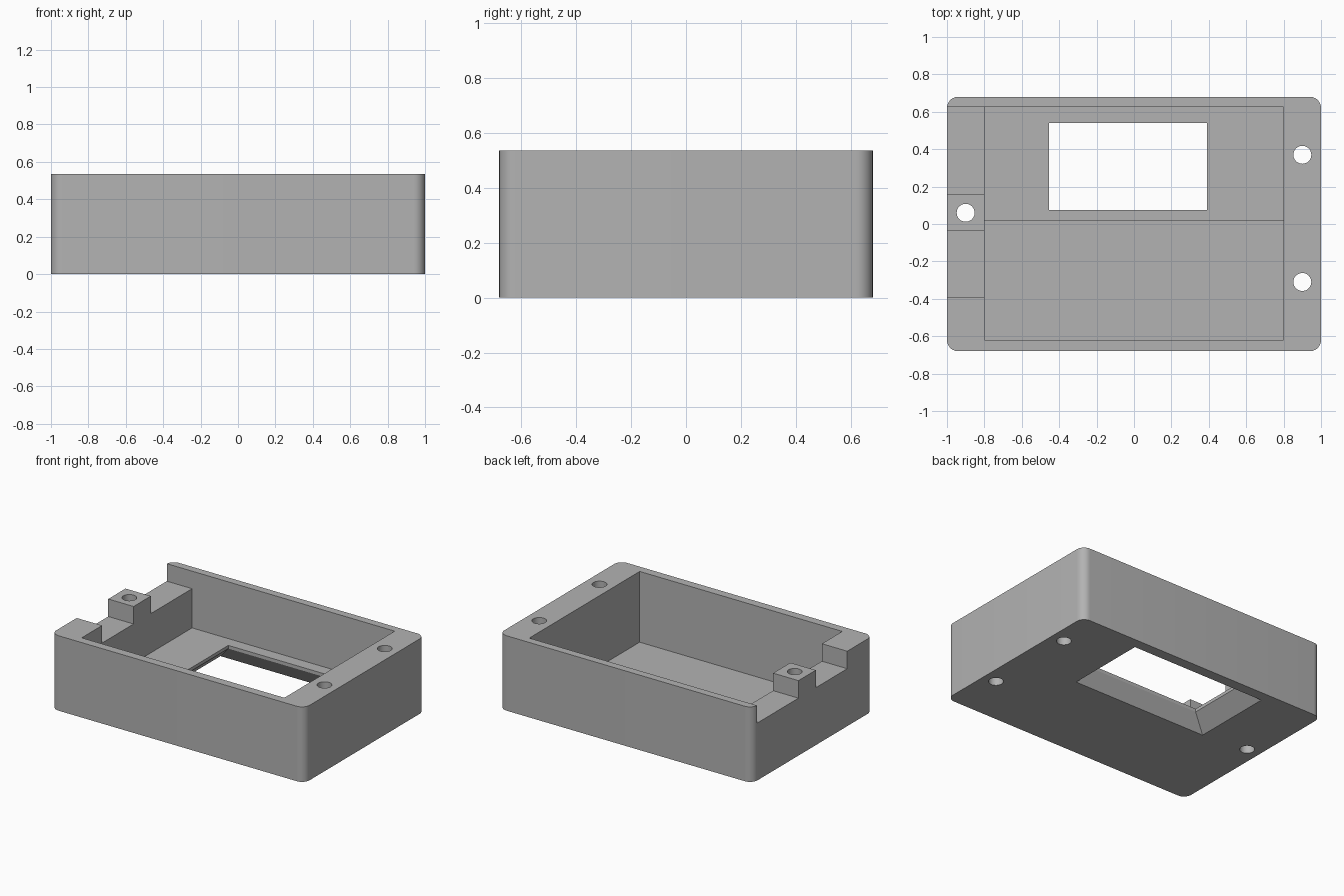
import bpy
import bmesh
from math import cos, sin, pi

old = bpy.data.objects.get("Cube")
if old:
    bpy.data.objects.remove(old, do_unlink=True)

WIDTH, DEPTH, HEIGHT = 2.0, 1.36, 0.535
grey = bpy.data.materials.new("plain grey")
grey.use_nodes = True
colour = (0.45, 0.45, 0.45, 1)
grey.diffuse_color = colour
grey.node_tree.nodes["Principled BSDF"].inputs["Base Color"].default_value = colour


def loft(name, rings):
    """Closed solid through matching rings of points, lowest ring first."""
    bm = bmesh.new()
    loops = [[bm.verts.new(p) for p in ring] for ring in rings]
    bm.faces.new(loops[0][::-1])
    bm.faces.new(loops[-1])
    count = len(loops[0])
    for low, high in zip(loops, loops[1:]):
        for i in range(count):
            j = (i + 1) % count
            bm.faces.new((low[i], low[j], high[j], high[i]))
    mesh = bpy.data.meshes.new(name)
    bm.to_mesh(mesh)
    bm.free()
    mesh.materials.append(grey)
    obj = bpy.data.objects.new(name, mesh)
    bpy.context.collection.objects.link(obj)
    return obj


def rect(x0, x1, y0, y1, z):
    return [(x0, y0, z), (x1, y0, z), (x1, y1, z), (x0, y1, z)]


def rounded_rect(w, d, r, z, steps=10):
    points = []
    for k, (sx, sy) in enumerate([(1, 1), (-1, 1), (-1, -1), (1, -1)]):
        for i in range(steps + 1):
            a = (k + i / steps) * pi / 2
            points.append((sx * (w / 2 - r) + r * cos(a),
                           sy * (d / 2 - r) + r * sin(a), z))
    return points


def circle(x, y, r, z, sides=32):
    return [(x + r * cos(2 * pi * i / sides), y + r * sin(2 * pi * i / sides), z)
            for i in range(sides)]


def box(name, x0, x1, y0, y1, z0, z1=1.0):
    return loft(name, [rect(x0, x1, y0, y1, z0), rect(x0, x1, y0, y1, z1)])


# Rounded outer block
body = loft("enclosure_body", [rounded_rect(WIDTH, DEPTH, 0.06, z) for z in (0, HEIGHT)])

# Main pocket, with a deeper floor in the front half
cutters = [
    box("pocket_cutter", -0.8, 0.8, -0.62, 0.625, 0.13),
    box("deep_pocket_cutter", -0.8, 0.8, -0.62, 0.015, 0.03),
]

# Notches either side of the screw post
for y0, y1 in ((-0.39, -0.035), (0.16, 0.625)):
    cutters.append(box("notch_cutter", -1.2, -0.7, y0, y1, 0.41))

# Window, straight at the top and flared towards the underside
flare, top = 0.107, 0.3
inner = (-0.455, 0.39, 0.075, 0.54)
outer = (-0.562, 0.5, 0.017, 0.605)
below = tuple(o + (o - i) * 0.5 for o, i in zip(outer, inner))
cutters.append(loft("window_cutter", [
    rect(*below, -flare * 0.5), rect(*inner, flare), rect(*inner, top)]))

# Screw holes
for x, y in ((0.9, 0.37), (0.9, -0.31), (-0.9, 0.06)):
    cutters.append(loft("hole_cutter", [circle(x, y, 0.048, z) for z in (-0.2, 1)]))

# Cut everything out of the block
bpy.context.view_layer.objects.active = body
for cutter in cutters:
    cutter.hide_render = True
    mod = body.modifiers.new("cut", "BOOLEAN")
    mod.operation = "DIFFERENCE"
    mod.solver = "EXACT"
    mod.object = cutter
    bpy.ops.object.modifier_apply(modifier=mod.name)
    bpy.data.objects.remove(cutter, do_unlink=True)

# Smooth the rounded corners and holes only
bpy.ops.object.select_all(action="DESELECT")
body.select_set(True)
bpy.ops.object.shade_smooth_by_angle(angle=pi / 9)
